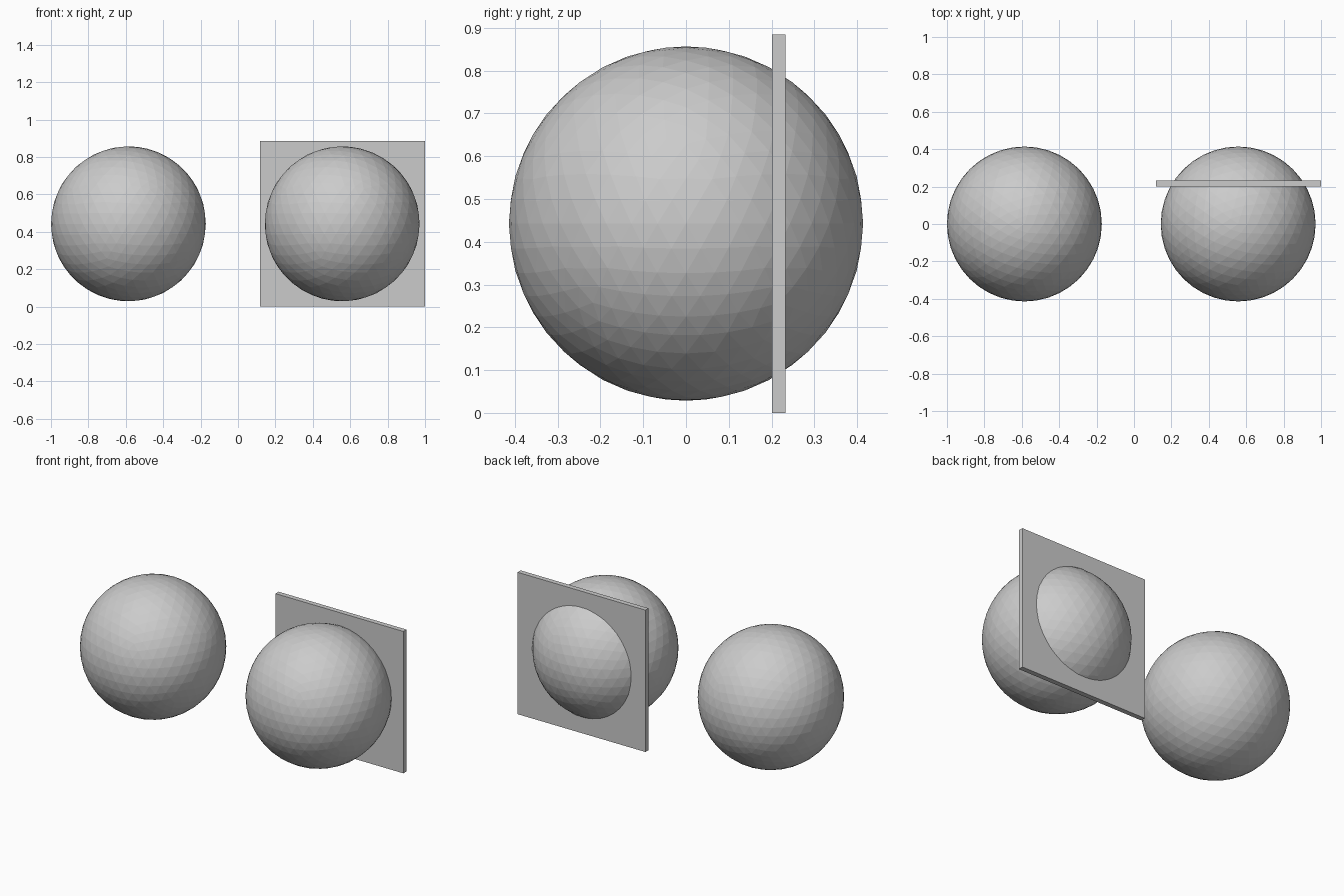
import bpy

if "Cube" in bpy.data.objects:
    bpy.data.objects.remove(bpy.data.objects["Cube"])

RADIUS = 0.414
MID_Z = 0.4425


def ball(name, x):
    bpy.ops.mesh.primitive_ico_sphere_add(subdivisions=4, radius=RADIUS, location=(x, 0, MID_Z))
    bpy.context.object.name = name


# Free ball on the left, and the ball that passes through the panel
ball("left_ball", -0.586)
ball("right_ball", 0.557)

# Thin upright square panel crossing the right ball
bpy.ops.mesh.primitive_cube_add(size=1, location=(0.5585, 0.217, MID_Z))
panel = bpy.context.object
panel.name = "square_panel"
panel.scale = (0.883, 0.031, 0.885)
bpy.ops.object.transform_apply(location=False, rotation=False, scale=True)
